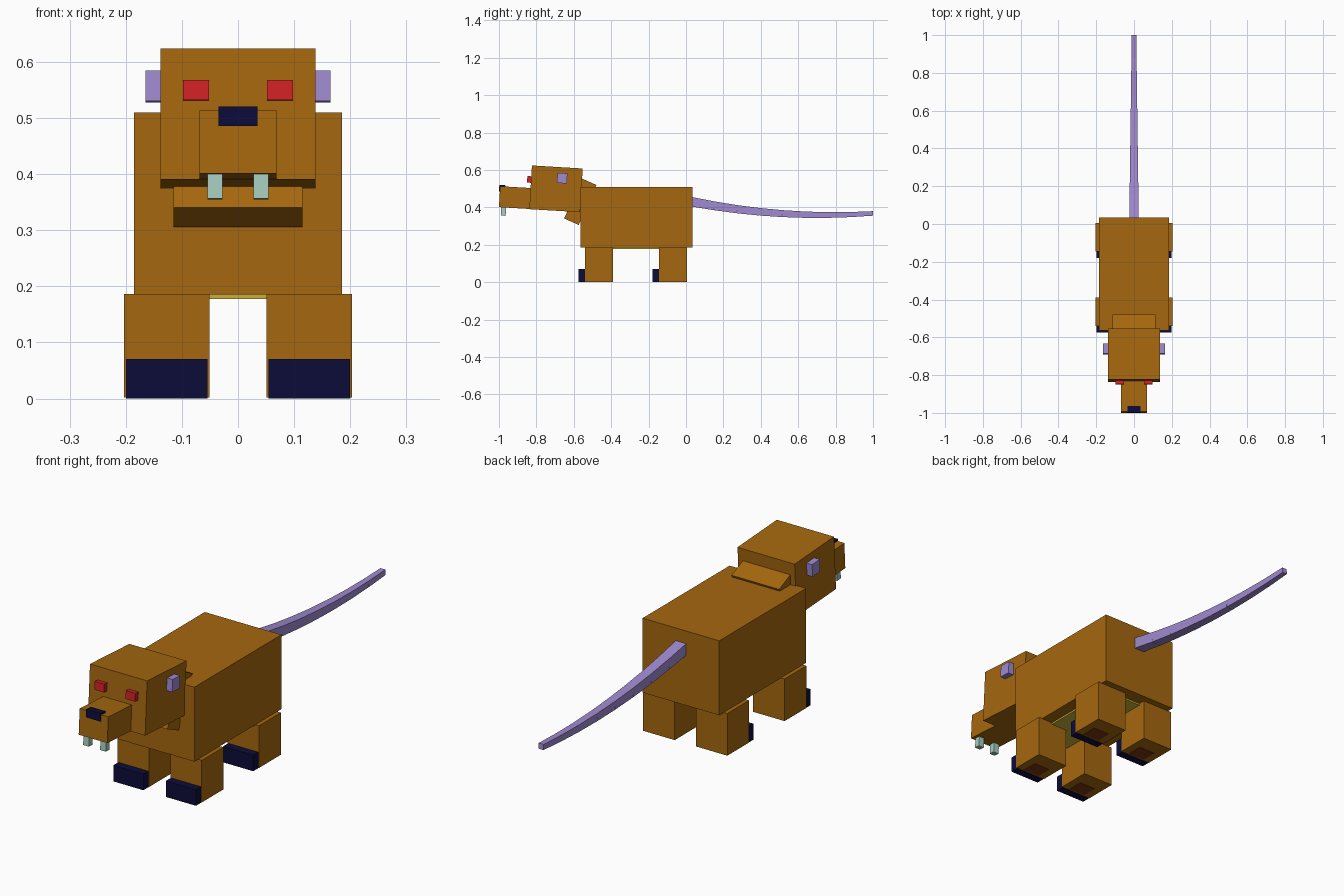
import bpy
from math import radians, atan2, hypot
from mathutils import Matrix

cube = bpy.data.objects.get("Cube")
if cube:
    bpy.data.objects.remove(cube, do_unlink=True)


def material(name, r, g, b):
    m = bpy.data.materials.new(name)
    m.use_nodes = True
    m.diffuse_color = (r, g, b, 1)
    m.node_tree.nodes["Principled BSDF"].inputs["Base Color"].default_value = (r, g, b, 1)
    return m


fur = material("brown fur", 0.376, 0.136, 0.0045)
claw = material("dark navy", 0.0037, 0.0037, 0.042)
skin = material("lilac skin", 0.347, 0.254, 0.63)
red = material("red eye", 0.63, 0.016, 0.019)
ivory = material("pale green tooth", 0.39, 0.62, 0.53)
cream = material("yellow belly", 0.58, 0.434, 0.042)
pad = material("dark red paw pad", 0.2, 0.036, 0.005)


def box(name, mat, center, size, pitch=0.0, taper=1.0):
    """Box turned about x by pitch; taper scales its +y end."""
    bpy.ops.mesh.primitive_cube_add(size=1)
    ob = bpy.context.object
    ob.name = name
    turn = Matrix.Rotation(pitch, 4, 'X')
    for v in ob.data.vertices:
        k = taper if v.co.y > 0 else 1
        v.co = turn @ Matrix.Diagonal((size[0] * k, size[1], size[2] * k, 1)) @ v.co
    ob.location = center
    ob.data.materials.append(mat)
    return ob


# Torso and belly plate
box("body", fur, (0, -0.265, 0.3475), (0.37, 0.6, 0.325))
box("belly", cream, (0, -0.265, 0.182), (0.26, 0.48, 0.009))

# Neck, head and snout
tilt = radians(-3.4)
box("neck", fur, (0, -0.565, 0.43), (0.23, 0.085, 0.234), radians(-24))
box("head", fur, (0, -0.695, 0.499), (0.276, 0.272, 0.234), tilt)
box("snout", fur, (0, -0.912, 0.452), (0.138, 0.17, 0.112), tilt)
box("nose", claw, (0, -0.982, 0.502), (0.07, 0.034, 0.034), tilt)

# Paired face parts and legs
for side, s in (("left", 1), ("right", -1)):
    box(side + "_eye", red, (s * 0.075, -0.834, 0.549), (0.046, 0.03, 0.035), tilt)
    box(side + "_ear", skin, (s * 0.15, -0.662, 0.556), (0.03, 0.053, 0.054), tilt)
    box(side + "_tooth", ivory, (s * 0.041, -0.976, 0.378), (0.027, 0.026, 0.045), tilt)
    for end, y in (("front", -0.465), ("back", -0.07)):
        name = end + "_" + side
        x = s * 0.127
        box(name + "_leg", fur, (x, y, 0.094), (0.152, 0.15, 0.184))
        box(name + "_claws", claw, (x, y - 0.092, 0.035), (0.145, 0.036, 0.07))
        box(name + "_pad", pad, (x, y - 0.03, 0.002), (0.08, 0.07, 0.004))


# Tapering tail that sags and lifts at the tip
def tail_point(t):
    y = 0.03 + 0.97 * t
    return y, 0.359 + 0.071 * ((0.75 - y) / 0.72) ** 2


count = 8
for i in range(count):
    y0, z0 = tail_point(i / count)
    y1, z1 = tail_point((i + 1) / count)
    w0, w1 = (0.05 - 0.026 * k / count for k in (i, i + 1))
    box(f"tail_{i + 1}", skin, (0, (y0 + y1) / 2, (z0 + z1) / 2),
        (w0, hypot(y1 - y0, z1 - z0), w0), atan2(z1 - z0, y1 - y0), w1 / w0)
